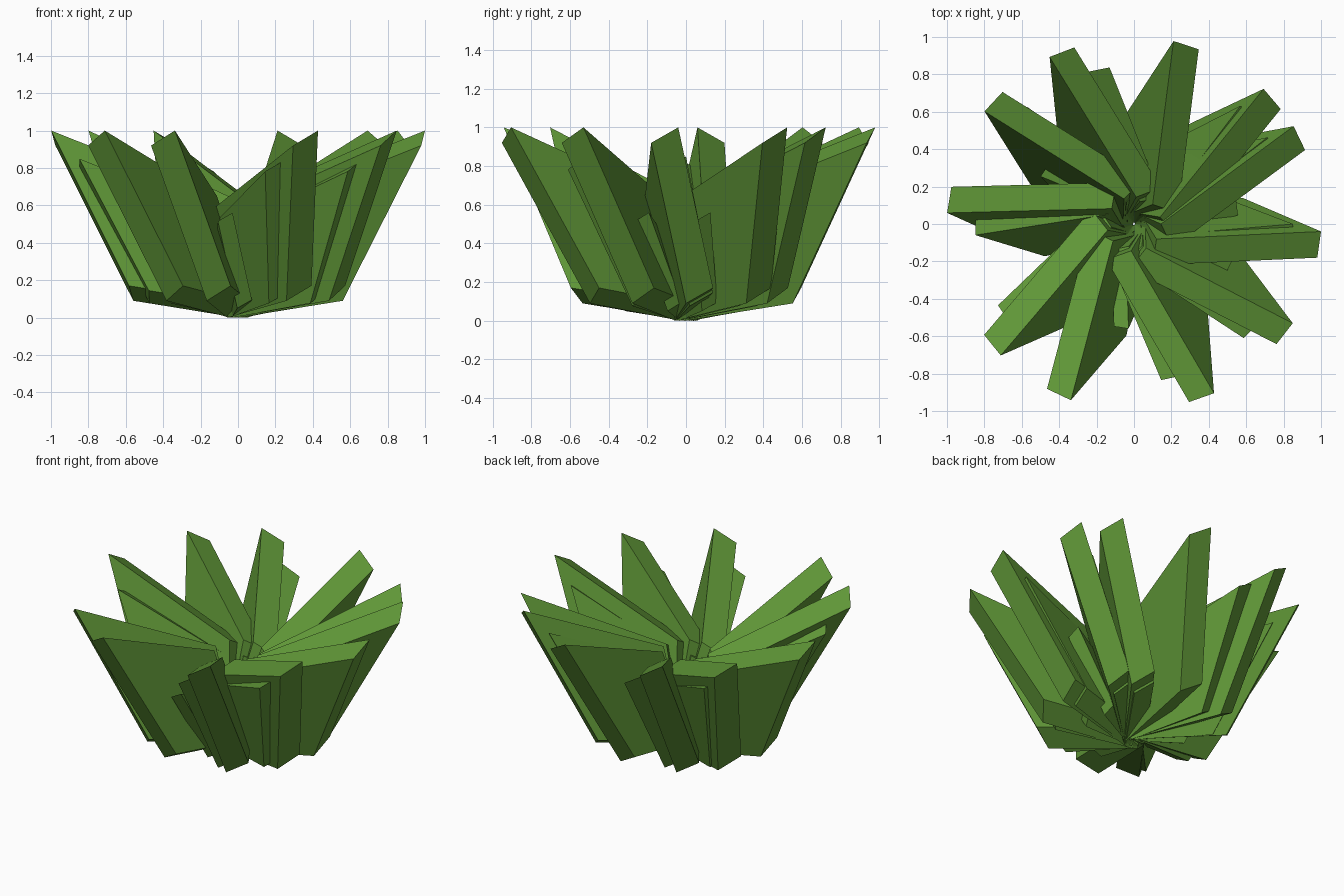
import bpy, bmesh, math
from mathutils import Vector, Matrix

if "Cube" in bpy.data.objects:
    bpy.data.objects.remove(bpy.data.objects["Cube"])

# single flat leaf green
green = bpy.data.materials.new("leaf green")
green.diffuse_color = (0.115, 0.305, 0.038, 1)
green.use_nodes = True
green.node_tree.nodes["Principled BSDF"].inputs["Base Color"].default_value = green.diffuse_color

# one leaning slab leaf: side outline (tip, outer foot, root, inner top) and its thickness vector
OUTLINE = [(1.0, -0.04, 1.0), (0.58, 0.14, 0.17), (0.02, 0.08, 0.08), (0.12, -0.08, 0.65)]
THICK = Vector((-0.02, -0.14, -0.08))
TIP_ANGLE = math.degrees(math.atan2(-0.04, 1.0))


def leaf(name, angle, size):
    """Leaf whose tip points at the given compass angle, scaled about the root."""
    m = Matrix.Rotation(math.radians(angle - TIP_ANGLE), 4, 'Z') @ Matrix.Scale(size, 4)
    bm = bmesh.new()
    side = [bm.verts.new(m @ Vector(p)) for p in OUTLINE]
    back = [bm.verts.new(m @ (Vector(p) + THICK)) for p in OUTLINE]
    bm.faces.new(side)
    bm.faces.new(back[::-1])
    for i in range(4):
        j = (i + 1) % 4
        bm.faces.new((side[j], side[i], back[i], back[j]))
    bmesh.ops.recalc_face_normals(bm, faces=bm.faces)
    mesh = bpy.data.meshes.new(name)
    bm.to_mesh(mesh)
    bm.free()
    mesh.materials.append(green)
    bpy.context.collection.objects.link(bpy.data.objects.new(name, mesh))


# rings of leaves: large, medium and small
RINGS = {
    "large_leaf": (1.0, [-2.3, 31.5, 46.2, 77.8, 116.8, 143, 176.6, 224.6, 250.3, 295.3, 328]),
    "medium_leaf": (0.85, [0, 33, 48, 107, 140.5, 184, 219, 288, 322]),
    "small_leaf": (0.56, [13, 153, 267, 340]),
}
for name, (size, angles) in RINGS.items():
    for a in angles:
        leaf(name, a, size)
